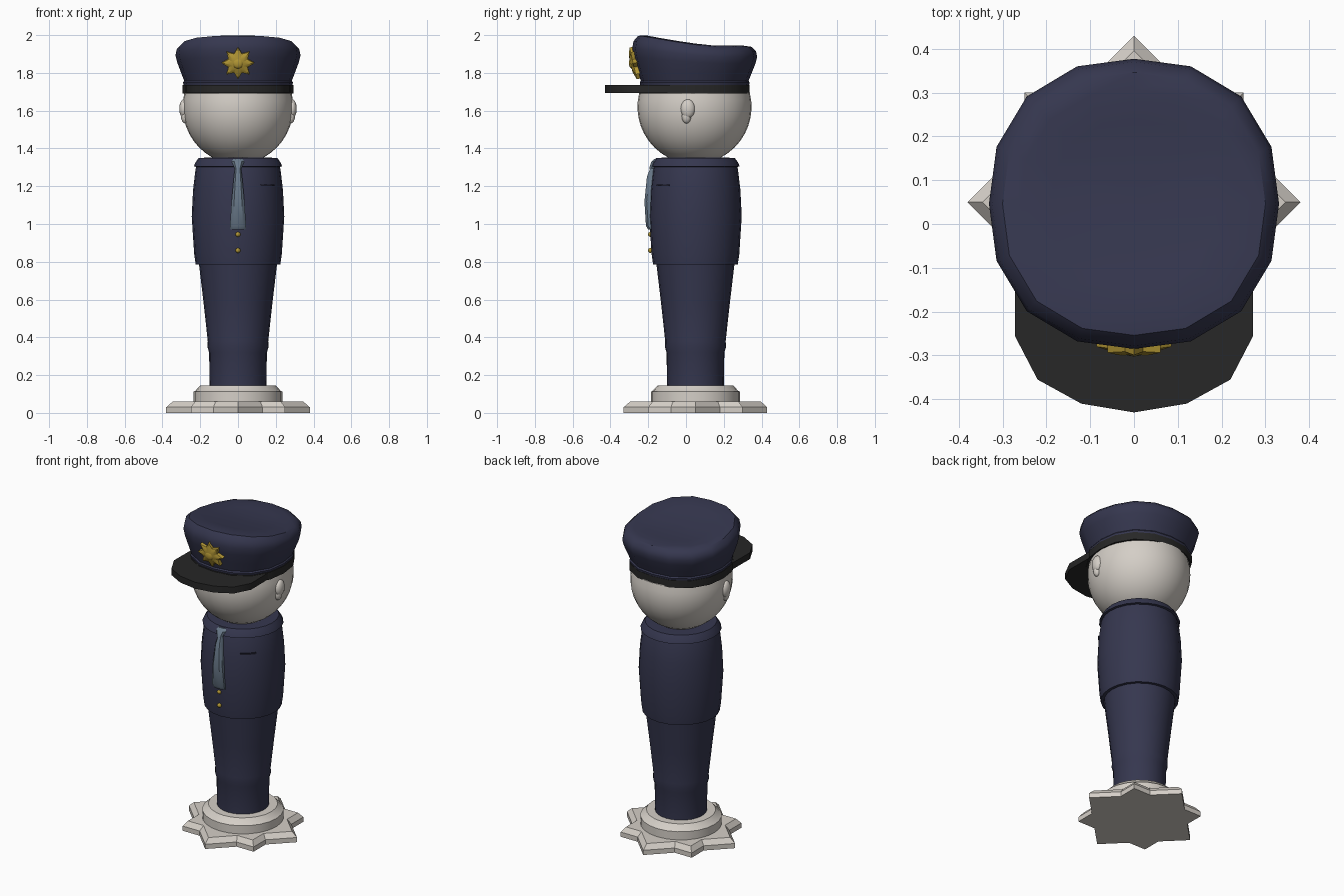
import bpy, bmesh, math
from mathutils import Vector, Matrix

if "Cube" in bpy.data.objects:
    bpy.data.objects.remove(bpy.data.objects["Cube"])

CY = 0.05  # the figure's axis sits slightly behind the origin


def material(name, rgb):
    m = bpy.data.materials.new(name)
    m.diffuse_color = (*rgb, 1)
    m.use_nodes = True
    m.node_tree.nodes["Principled BSDF"].inputs["Base Color"].default_value = m.diffuse_color
    return m


STONE = material("warm_white", (0.66, 0.62, 0.57))
NAVY = material("navy", (0.036, 0.038, 0.078))
BLACK = material("black", (0.02, 0.02, 0.02))
GOLD = material("gold", (0.45, 0.31, 0.035))
SLATE = material("slate_blue", (0.14, 0.19, 0.25))
DARK = material("dark_navy", (0.014, 0.014, 0.028))


def finish(name, bm, mat):
    bmesh.ops.recalc_face_normals(bm, faces=bm.faces[:])
    me = bpy.data.meshes.new(name)
    bm.to_mesh(me)
    bm.free()
    me.materials.append(mat)
    ob = bpy.data.objects.new(name, me)
    bpy.context.collection.objects.link(ob)
    return ob


def loft(name, rings, mat):
    """Skin a list of equal-length closed rings and cap both ends."""
    bm = bmesh.new()
    rows = [[bm.verts.new(p) for p in r] for r in rings]
    n = len(rows[0])
    for a, b in zip(rows, rows[1:]):
        for i in range(n):
            j = (i + 1) % n
            bm.faces.new((a[i], a[j], b[j], b[i]))
    bm.faces.new(rows[0])
    bm.faces.new(rows[-1])
    return finish(name, bm, mat)


def lathe(name, profile, mat, sides=24, cy=CY, power=2, shape=None, sx=1):
    """Turn an (r, z) profile; power > 2 squares the section a little."""
    rings = []
    for r, z in profile:
        ring = []
        for i in range(sides):
            a = 2 * math.pi * i / sides
            c, s = math.cos(a), math.sin(a)
            k = r * (abs(c) ** power + abs(s) ** power) ** (-1 / power)
            p = Vector((k * c * sx, cy + k * s, z))
            ring.append(shape(p) if shape else p)
        rings.append(ring)
    return loft(name, rings, mat)


def ball(name, loc, size, mat, seg=12):
    bm = bmesh.new()
    bmesh.ops.create_uvsphere(bm, u_segments=seg, v_segments=seg // 2 + 2, radius=1)
    bmesh.ops.transform(bm, verts=bm.verts[:],
                        matrix=Matrix.Translation(loc) @ Matrix.Diagonal((*size, 1)))
    return finish(name, bm, mat)


# Base: eight-pointed star slab made of two crossed squares, chamfered top
quarter = [(0.38, 0), (0.25, 0.13), (0.25, 0.25), (0.13, 0.25)]
star = []
for q in range(4):
    rot = Matrix.Rotation(q * math.pi / 2, 2)
    star += [rot @ Vector(p) for p in quarter]
loft("star_base", [[(p.x * k, p.y * k + CY, z) for p in star]
                   for k, z in ((1, 0), (1, 0.03), (0.91, 0.06))], STONE)

# Round plinth
lathe("plinth", [(0.235, 0.05), (0.235, 0.112), (0.225, 0.118), (0.2, 0.146)], STONE)

# Trousers as a tapering column with a slight crease
lathe("trousers", [(0.15, 0.14), (0.153, 0.32), (0.162, 0.35), (0.16, 0.38),
                   (0.182, 0.58), (0.208, 0.8)], NAVY)

# Jacket and collar
lathe("jacket", [(0.2, 0.785), (0.224, 0.785), (0.232, 0.84), (0.245, 1.04),
                 (0.238, 1.18), (0.225, 1.29), (0.215, 1.32)], NAVY)
lathe("collar", [(0.21, 1.3), (0.234, 1.305), (0.226, 1.325), (0.208, 1.35),
                 (0.13, 1.352)], NAVY)

# Tie: rows of (height, half width, front y)
def tie_rows(rows):
    return [[(-w, y + 0.012, z), (-w * 0.6, y, z), (w * 0.6, y, z), (w, y + 0.012, z),
             (w, y + 0.045, z), (-w, y + 0.045, z)] for z, w, y in rows]


loft("tie_knot", tie_rows([(1.345, 0.026, -0.168), (1.33, 0.033, -0.183),
                           (1.295, 0.018, -0.195)]), SLATE)
loft("tie_blade", tie_rows([(1.305, 0.015, -0.185), (1.25, 0.022, -0.207),
                            (1.12, 0.034, -0.22), (0.99, 0.043, -0.212),
                            (0.97, 0.04, -0.2)]), SLATE)

# Jacket buttons
for i, z in enumerate((0.945, 0.86)):
    ball(f"button_{i + 1}", (0, -0.188, z), (0.013, 0.013, 0.013), GOLD)

# Breast pocket slit following the jacket curve
rings = []
for i in range(6):
    a = -math.pi / 2 + 0.54 + 0.08 * i
    d = Vector((math.cos(a), math.sin(a), 0))
    rings.append([d * r + Vector((0, CY, z))
                  for r, z in ((0.23, 1.2), (0.239, 1.2), (0.239, 1.21), (0.23, 1.21))])
loft("pocket_slit", rings, DARK)

# Head and ears
head = [(0.12, 1.345)]
for i in range(12):
    a = math.radians(-62 + i * 8.5)
    head.append((0.302 * math.cos(a), 1.62 + 0.302 * math.sin(a)))
head = [p for p in head if p[1] < 1.72] + [(0.2, 1.76)]
lathe("head", head, STONE, sides=32, cy=0.045, sx=0.97)
for side, label in ((-1, "left"), (1, "right")):
    ball(f"ear_{label}", (side * 0.287, 0.01, 1.61), (0.024, 0.038, 0.05), STONE, 16)
    ball(f"ear_lobe_{label}", (side * 0.28, 0.003, 1.572), (0.022, 0.026, 0.04), STONE)

# Cap band
lathe("cap_band", [(0.27, 1.69), (0.293, 1.69), (0.293, 1.737), (0.27, 1.737)], BLACK,
      sides=16, cy=0.043, power=2.3)

# Cap crown, raised at the front
def raise_front(p):
    t = max(0, min(1, (0.16 - p.y) / 0.39))
    p.z += 0.058 * t ** 1.3 * max(0, min(1, (p.z - 1.76) / 0.17))
    return p


lathe("cap_crown", [(0.27, 1.733), (0.288, 1.735), (0.291, 1.75), (0.285, 1.758),
                    (0.302, 1.8), (0.322, 1.85), (0.331, 1.885), (0.324, 1.915),
                    (0.3, 1.938), (0.26, 1.944), (0.19, 1.942), (0.1, 1.94), (0.002, 1.94)],
      NAVY, sides=16, cy=0.046, power=2.3, shape=raise_front)

# Visor
half = [(0.27, -0.05), (0.272, -0.255), (0.22, -0.355), (0.12, -0.41)]
outline = half + [(0, -0.43)] + [(-x, y) for x, y in reversed(half)]
loft("visor", [[(x, y, z) for x, y in outline] for z in (1.694, 1.735)], BLACK)

# Cap badge: eight-pointed star with a raised centre, leaning with the crown
def badge_ring(scale, depth):
    ring = []
    lean = Matrix.Rotation(math.radians(13), 3, 'X')
    for i in range(16):
        r = (0.086 if i % 2 == 0 else 0.055) * scale
        a = math.pi * i / 8
        p = lean @ Vector((r * math.cos(a), -depth, r * math.sin(a)))
        ring.append(p + Vector((0, -0.268, 1.853)))
    return ring


loft("cap_badge", [badge_ring(1, -0.012), badge_ring(1, 0.012), badge_ring(0.5, 0.026)], GOLD)
boss = ball("badge_boss", (0, -0.288, 1.853), (0.03, 0.014, 0.03), GOLD)

# Smooth the turned parts, keep crisp edges
bpy.ops.object.select_all(action='SELECT')
bpy.context.view_layer.objects.active = boss
bpy.ops.object.shade_smooth_by_angle(angle=math.radians(35))
